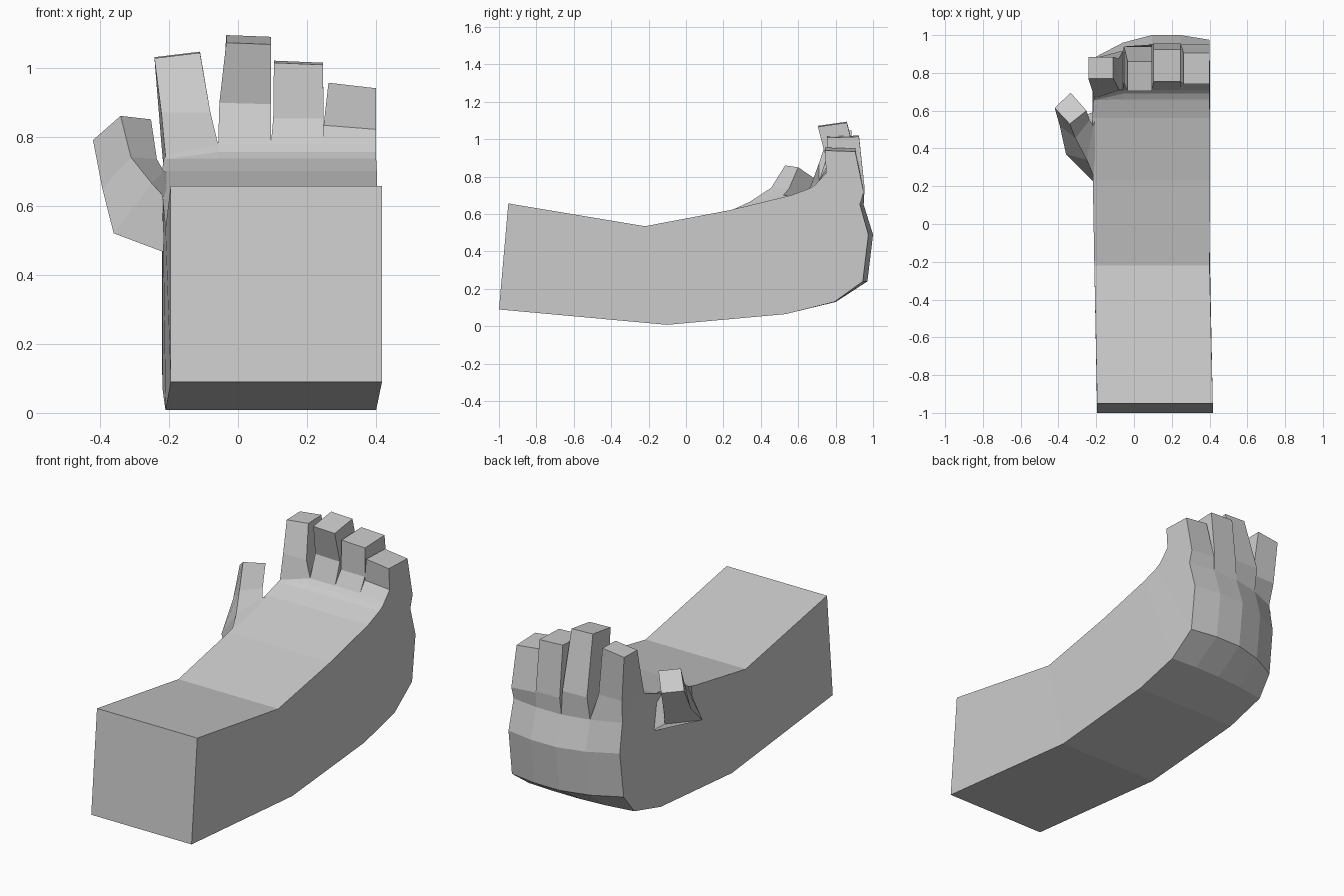
import bpy, bmesh

skin = bpy.data.materials.new("light grey")
skin.diffuse_color = (0.6, 0.6, 0.6, 1)


def loft(name, rings, cap_start=False, cap_end=True):
    """Join rings of equal point count into a flat-shaded skin."""
    bm = bmesh.new()
    rows = [[bm.verts.new(p) for p in ring] for ring in rings]
    n = len(rows[0])
    for a, b in zip(rows, rows[1:]):
        for i in range(n):
            j = (i + 1) % n
            bm.faces.new((a[i], a[j], b[j], b[i]))
    if cap_start:
        bm.faces.new(rows[0][::-1])
    if cap_end:
        bm.faces.new(rows[-1])
    bmesh.ops.recalc_face_normals(bm, faces=bm.faces)
    mesh = bpy.data.meshes.new(name)
    bm.to_mesh(mesh)
    bm.free()
    mesh.materials.append(skin)
    obj = bpy.data.objects.new(name, mesh)
    bpy.context.collection.objects.link(obj)
    return obj


# Forearm and palm: (left x, right x, palm-side y z, back-side y z, knuckle curve)
sections = [
    (-0.195, 0.417, -0.95, 0.657, -1.00, 0.090, 0.0),
    (-0.210, 0.400, -0.22, 0.535, -0.10, 0.008, 0.0),
    (-0.218, 0.402, 0.23, 0.620, 0.53, 0.065, 0.0),
    (-0.220, 0.402, 0.56, 0.700, 0.80, 0.130, 0.3),
    (-0.215, 0.400, 0.66, 0.737, 0.97, 0.240, 1.0),
    (-0.212, 0.400, 0.69, 0.755, 1.00, 0.490, 1.0),
    (-0.210, 0.400, 0.71, 0.777, 0.95, 0.650, 0.8),
]
curve = [-0.12, -0.04, 0.0, 0.0, -0.025]
rings = []
for x0, x1, fy, fz, by, bz, k in sections:
    xs = [x0 + (x1 - x0) * i / 4 for i in range(5)]
    front = [(x, fy, fz) for x in xs]
    back = [(x, by + k * c, bz) for x, c in zip(xs, curve)]
    rings.append(front + back[::-1])
# the forefinger root sits lower on the palm
rings[-1][0] = (-0.21, 0.665, 0.745)
rings[-2][0] = (-0.213, 0.655, 0.735)
loft("forearm_and_palm", rings, cap_start=True, cap_end=False)

# Fingers grow from the open end of the palm.
# Each level: left x, right x, palm y, palm z, back y, back z, rise to the right
fingers = {
    "index_finger": [(-0.222, -0.080, 0.71, 0.87, 0.875, 0.78, 0.0),
                     (-0.242, -0.110, 0.77, 1.027, 0.885, 1.03, 0.016)],
    "middle_finger": [(-0.054, 0.096, 0.75, 0.898, 0.94, 0.78, -0.004),
                      (-0.034, 0.096, 0.705, 1.072, 0.86, 1.094, -0.005)],
    "ring_finger": [(0.102, 0.248, 0.75, 0.852, 0.955, 0.74, 0.0),
                    (0.104, 0.246, 0.755, 1.014, 0.925, 1.02, -0.006)],
    "little_finger": [(0.248, 0.400, 0.75, 0.833, 0.95, 0.73, -0.012),
                      (0.262, 0.400, 0.742, 0.956, 0.905, 0.95, -0.016)],
}
end = rings[-1]
for i, (name, levels) in enumerate(fingers.items()):
    parts = [[end[i], end[i + 1], end[8 - i], end[9 - i]]]
    for x0, x1, fy, fz, by, bz, r in levels:
        parts.append([(x0, fy, fz), (x1, fy, fz + r),
                      (x1, by, bz + r), (x0, by, bz)])
    loft(name, parts)

# Thumb: bent four-sided loft leaving the side of the palm
loft("thumb", [
    [(-0.20, 0.21, 0.46), (-0.20, 0.22, 0.61), (-0.20, 0.57, 0.695), (-0.20, 0.60, 0.50)],
    [(-0.36, 0.37, 0.52), (-0.25, 0.34, 0.665), (-0.215, 0.52, 0.70), (-0.27, 0.57, 0.55)],
    [(-0.393, 0.52, 0.65), (-0.31, 0.455, 0.74), (-0.235, 0.55, 0.735), (-0.305, 0.63, 0.66)],
    [(-0.42, 0.615, 0.79), (-0.34, 0.53, 0.86), (-0.252, 0.60, 0.85), (-0.335, 0.695, 0.785)],
])
